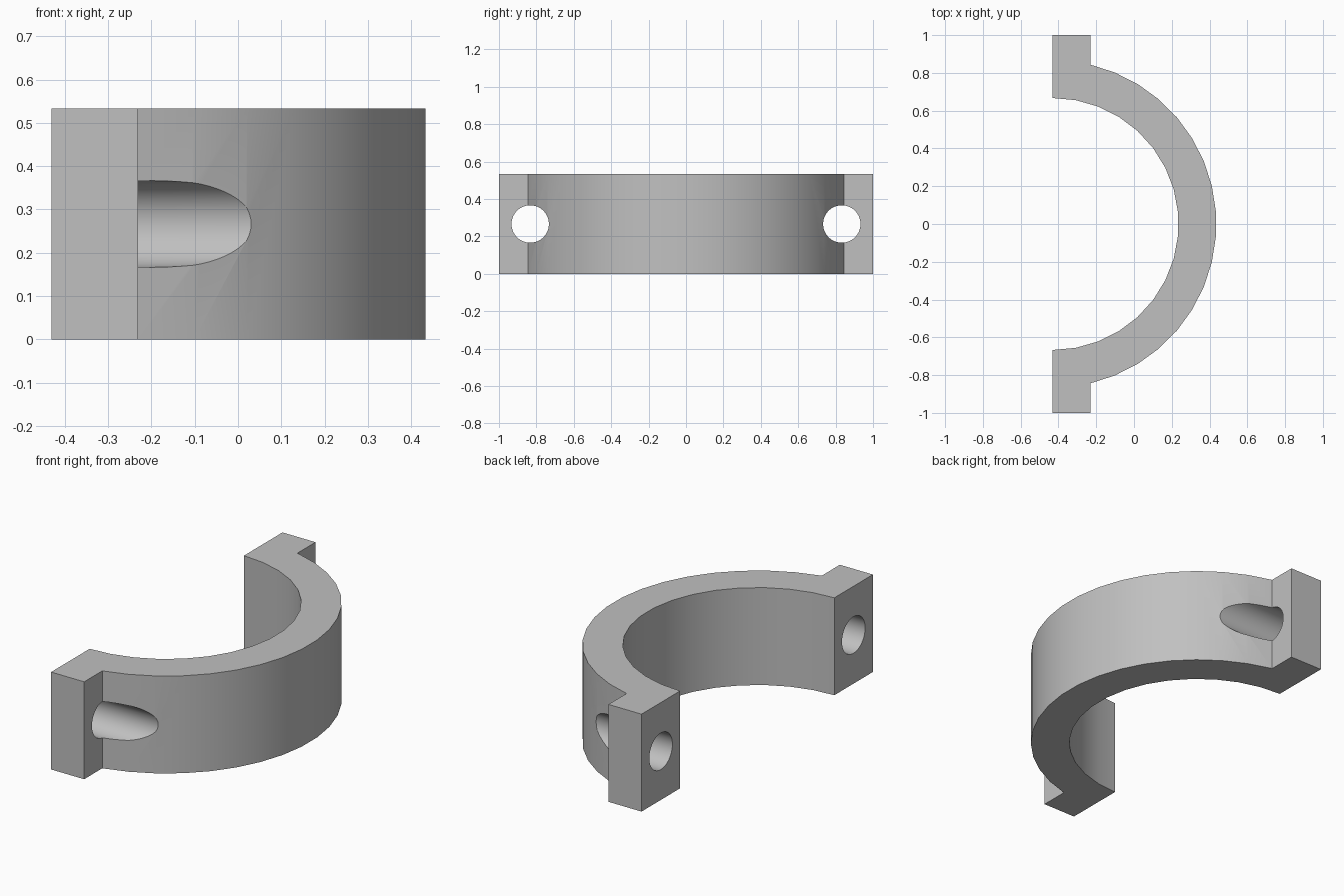
import bpy, bmesh, math
from mathutils import Matrix

cube = bpy.data.objects.get("Cube")
if cube:
    bpy.data.objects.remove(cube, do_unlink=True)

HEIGHT = 0.533
INNER, OUTER = 0.667, 0.867
BACK = -0.431           # x of the mating plane, also the arc centre
TAB = 0.2               # tab thickness
HOLE_R, HOLE_Y = 0.1, 0.833
STEPS = 17

grey = bpy.data.materials.new("plain grey")
grey.use_nodes = True
colour = (0.53, 0.53, 0.53, 1)
grey.diffuse_color = colour
grey.node_tree.nodes["Principled BSDF"].inputs["Base Color"].default_value = colour


def arc(radius, half_angle):
    """Points from -half_angle to +half_angle about the arc centre."""
    angles = [half_angle * (2 * i / STEPS - 1) for i in range(STEPS + 1)]
    return [(BACK + radius * math.cos(a), radius * math.sin(a)) for a in angles]


def make_object(name, bm):
    bmesh.ops.recalc_face_normals(bm, faces=bm.faces)
    mesh = bpy.data.meshes.new(name)
    bm.to_mesh(mesh)
    bm.free()
    mesh.materials.append(grey)
    obj = bpy.data.objects.new(name, mesh)
    bpy.context.collection.objects.link(obj)
    return obj


# Half-ring clamp with a bolting tab at each end, extruded from its plan profile
front = BACK + TAB
outline = [(BACK, -1), (front, -1)]
outline += arc(OUTER, math.acos(TAB / OUTER))
outline += [(front, 1), (BACK, 1)]
outline += reversed(arc(INNER, math.pi / 2))
bm = bmesh.new()
base = bm.faces.new([bm.verts.new((x, y, 0)) for x, y in outline])
top = bmesh.ops.extrude_face_region(bm, geom=[base], use_keep_orig=True)
bmesh.ops.translate(bm, vec=(0, 0, HEIGHT),
                    verts=[v for v in top["geom"] if isinstance(v, bmesh.types.BMVert)])
clamp = make_object("half_ring_clamp", bm)

# Bolt holes through the tabs, which also groove the outer wall of the ring
cutters = []
for side, y in (("front", -HOLE_Y), ("back", HOLE_Y)):
    bm = bmesh.new()
    bmesh.ops.create_cone(bm, cap_ends=True, segments=64, radius1=HOLE_R,
                          radius2=HOLE_R, depth=2,
                          matrix=Matrix.Translation((0, y, HEIGHT / 2))
                          @ Matrix.Rotation(math.pi / 2, 4, "Y"))
    cutter = make_object(side + "_hole_cutter", bm)
    cutter.hide_render = True
    cutters.append(cutter)
    cut = clamp.modifiers.new(side + "_bolt_hole", "BOOLEAN")
    cut.operation = "DIFFERENCE"
    cut.solver = "EXACT"
    cut.object = cutter

# Apply the cuts, then smooth the curved walls
bpy.ops.object.select_all(action="DESELECT")
clamp.select_set(True)
bpy.context.view_layer.objects.active = clamp
for modifier in list(clamp.modifiers):
    bpy.ops.object.modifier_apply(modifier=modifier.name)
for cutter in cutters:
    bpy.data.objects.remove(cutter, do_unlink=True)
bpy.ops.object.shade_smooth_by_angle(angle=math.radians(30))
